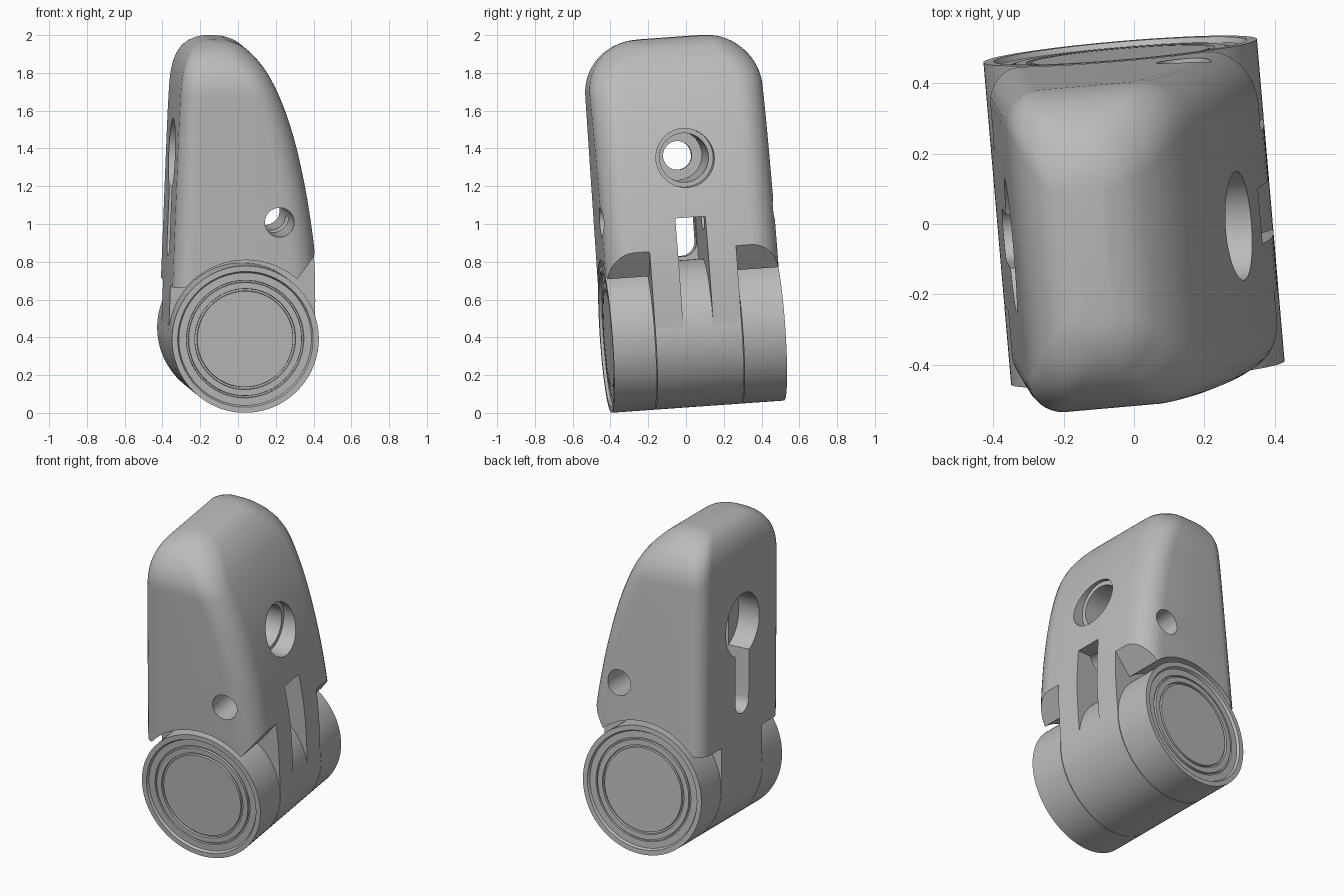
import bpy, bmesh, math
from mathutils import Matrix, Vector

cube = bpy.data.objects.get("Cube")
if cube:
    bpy.data.objects.remove(cube, do_unlink=True)

grey = bpy.data.materials.new("plain grey")
grey.use_nodes = True
COLOR = (0.5, 0.5, 0.5, 1)
grey.diffuse_color = COLOR
grey.node_tree.nodes["Principled BSDF"].inputs["Base Color"].default_value = COLOR

# The hinge leans a little: local y is the pin axis, local z runs up the body
AXIS_Y = Vector((-0.085, 0.99, 0.07)).normalized()
AXIS_X = AXIS_Y.cross(Vector((0.035, -0.067, 0.997))).normalized()
AXIS_Z = AXIS_X.cross(AXIS_Y)
PLACE = Matrix.Translation((0, 0.035, 0.422)) @ Matrix((AXIS_X, AXIS_Y, AXIS_Z)).transposed().to_4x4()

RADIUS, HALF, MID = 0.39, 0.46, 0.23


def make(name, rings):
    """Skin a list of equal-length point rings, capping both ends."""
    bm = bmesh.new()
    loops = [[bm.verts.new(p) for p in ring] for ring in rings]
    n = len(loops[0])
    for a, b in zip(loops, loops[1:]):
        for i in range(n):
            j = (i + 1) % n
            bm.faces.new((a[i], a[j], b[j], b[i]))
    bm.faces.new(loops[0][::-1])
    bm.faces.new(loops[-1])
    bmesh.ops.recalc_face_normals(bm, faces=bm.faces)
    mesh = bpy.data.meshes.new(name)
    bm.to_mesh(mesh)
    bm.free()
    mesh.materials.append(grey)
    obj = bpy.data.objects.new(name, mesh)
    bpy.context.collection.objects.link(obj)
    return obj


def circle(r, u=0, v=0, steps=64):
    return [(u + r * math.cos(2 * math.pi * i / steps),
             v + r * math.sin(2 * math.pi * i / steps)) for i in range(steps)]


def along_x(name, outline, x0, x1):
    return make(name, [[(x, y, z) for y, z in outline] for x in (x0, x1)])


def along_y(name, outline, y0, y1):
    return make(name, [[(x, y, z) for x, z in outline] for y in (y0, y1)])


def cut(obj, cutter):
    cutter.hide_render = True
    mod = obj.modifiers.new("cut", "BOOLEAN")
    mod.operation, mod.solver, mod.object = "DIFFERENCE", "EXACT", cutter
    graph = bpy.context.evaluated_depsgraph_get()
    mesh = bpy.data.meshes.new_from_object(obj.evaluated_get(graph))
    obj.modifiers.clear()
    obj.data = mesh
    bpy.data.objects.remove(cutter, do_unlink=True)


def smooth_row(rows, steps=5):
    """Catmull-Rom refinement of a short list of rows."""
    pts = [Vector(r) for r in rows]
    pts = [pts[0]] + pts + [pts[-1]]
    out = []
    for a, b, c, d in zip(pts, pts[1:], pts[2:], pts[3:]):
        for k in range(steps):
            t = k / steps
            out.append(0.5 * (2 * b + (c - a) * t + (2 * a - 5 * b + 4 * c - d) * t * t
                              + (3 * b - a - 3 * c + d) * t ** 3))
    return out + [pts[-1]]


# Body: rounded sections (height, left edge, right edge) stacked upwards
TOP, CORNER = 1.565, 0.28
profile = [(0, -0.388, 0.387), (0.2, -0.388, 0.384), (0.42, -0.387, 0.37), (0.68, -0.386, 0.328),
           (0.9, -0.385, 0.279), (1.08, -0.384, 0.228), (1.22, -0.382, 0.176), (1.34, -0.377, 0.119),
           (1.43, -0.362, 0.063), (1.5, -0.33, 0.0), (1.542, -0.285, -0.06), (TOP, -0.22, -0.13)]


def section(z, left, right):
    rise = min(max(z - (TOP - CORNER), 0), CORNER)
    h = HALF - CORNER + math.sqrt(CORNER ** 2 - rise ** 2)
    limit = (right - left) * 0.45
    pts = []
    for sx, sy, start in ((1, 1, 0), (-1, 1, 90), (-1, -1, 180), (1, -1, 270)):
        r = min(0.15 if sx > 0 else 0.1, limit)
        cx = right - r if sx > 0 else left + r
        for k in range(9):
            a = math.radians(start + k * 11.25)
            pts.append((cx + r * math.cos(a), sy * (h - r) + r * math.sin(a), z))
    return pts


body = make("body", [section(*row) for row in smooth_row(profile)])

# Clearance around the end knuckles, with slanted reliefs on both sides
arc = [(0.42 * math.cos(math.radians(a)), 0.42 * math.sin(math.radians(a))) for a in range(51, 142, 3)]
clearance = [(0.6, -0.2), (0.6, 0.77)] + arc + [(-0.6, 0.23), (-0.6, -0.2)]
for y0, y1 in ((-0.6, -MID), (MID, 0.6)):
    cut(body, along_y("clearance_cutter", clearance, y0, y1))

# Stepped round hole on the curved side
HOLE_Z = 0.938
for r, x0, x1 in ((0.155, 0.2, 0.7), (0.13, -0.2, 0.7), (0.076, -0.6, 0.7)):
    cut(body, along_x("hole_cutter", circle(r, 0, HOLE_Z), x0, x1))

# Keyhole on the flat side
slot_r, slot_z = 0.076, 0.475
keyslot = [(slot_r * math.cos(math.radians(a)), slot_z + slot_r * math.sin(math.radians(a)))
           for a in range(180, 361, 10)] + [(slot_r, HOLE_Z), (-slot_r, HOLE_Z)]
cut(body, along_x("keyhole_cutter", circle(0.19, 0, HOLE_Z), -0.6, -0.25))
cut(body, along_x("keyslot_cutter", keyslot, -0.6, -0.23))

# Lever slot above the middle knuckle and cross pin hole
cut(body, along_x("slot_cutter", [(-0.08, -0.1), (0.08, -0.1), (0.08, 0.625), (-0.08, 0.625)], -0.26, 0.7))
cut(body, along_y("pin_cutter", circle(0.078, 0.16, 0.625), -0.7, 0.7))

parts = [body, along_y("middle_knuckle", circle(RADIUS, steps=96), -MID, MID)]

# End knuckles with concentric grooves on the outer faces: (radius, depth)
grooves = [(RADIUS, 0), (0.36, 0), (0.352, 0.015), (0.312, 0.015), (0.31, 0.025), (0.302, 0.025),
           (0.3, 0.012), (0.268, 0.012), (0.266, 0.025), (0.256, 0.025), (0.254, 0.012)]
for side, name in ((-1, "front_knuckle"), (1, "back_knuckle")):
    rings = [(RADIUS, MID + 0.004)] + [(r, HALF - d) for r, d in grooves]
    parts.append(make(name, [[(x, side * y, z) for x, z in circle(r, steps=96)] for r, y in rings]))

# Lean everything into place and shade
for obj in parts:
    obj.data.transform(PLACE)
    bpy.ops.object.select_all(action="DESELECT")
    obj.select_set(True)
    bpy.context.view_layer.objects.active = obj
    bpy.ops.object.shade_smooth_by_angle(angle=math.radians(30))
